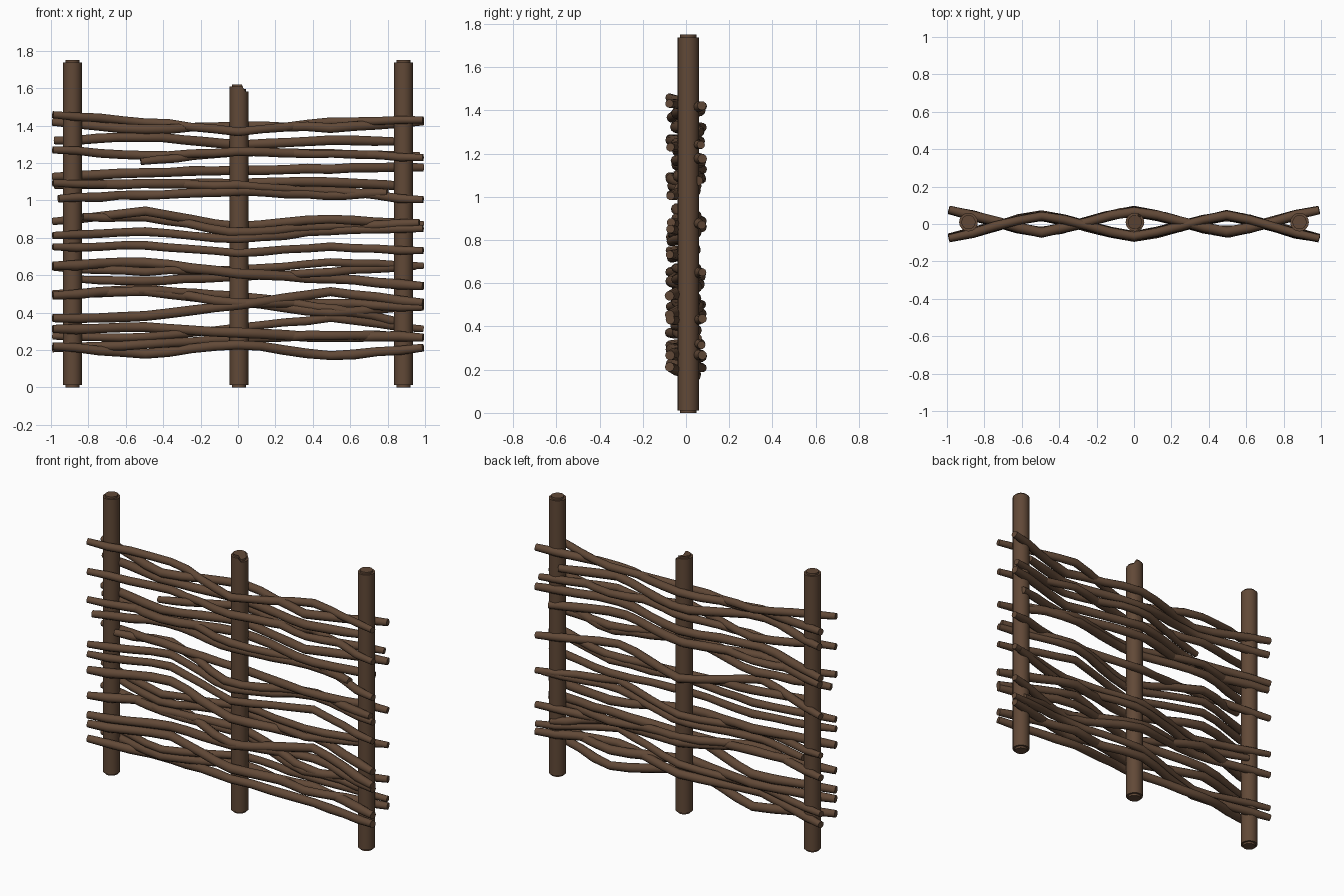
import bpy, bmesh, math, random
from mathutils import Vector

random.seed(4)
cube = bpy.data.objects.get("Cube")
if cube:
    bpy.data.objects.remove(cube, do_unlink=True)

# Single bark colour
bark = bpy.data.materials.new("brown_bark")
bark.use_nodes = True
colour = (0.12, 0.066, 0.038, 1)
bark.diffuse_color = colour
shader = bark.node_tree.nodes["Principled BSDF"]
shader.inputs["Base Color"].default_value = colour
shader.inputs["Roughness"].default_value = 0.9


def add_object(name, mesh):
    obj = bpy.data.objects.new(name, mesh)
    bpy.context.collection.objects.link(obj)
    mesh.materials.clear()
    mesh.materials.append(bark)
    bpy.ops.object.select_all(action="DESELECT")
    obj.select_set(True)
    bpy.context.view_layer.objects.active = obj
    bpy.ops.object.shade_smooth_by_angle(angle=math.radians(50))
    return obj


# Upright posts with worn rims
def make_post(name, x, height, chipped=False):
    bm = bmesh.new()
    bmesh.ops.create_cone(bm, cap_ends=True, segments=16, radius1=0.05,
                          radius2=0.05, depth=height)
    bmesh.ops.translate(bm, verts=bm.verts, vec=(x, 0.01, height / 2))
    rims = [e for e in bm.edges if abs(e.verts[0].co.z - e.verts[1].co.z) < 0.01]
    bmesh.ops.bevel(bm, geom=rims, offset=0.012, segments=2, affect="EDGES")
    if chipped:
        for v in bm.verts:
            if v.co.z > height / 2 and v.co.x > x + 0.02:
                v.co.z -= 0.025
    mesh = bpy.data.meshes.new(name)
    bm.to_mesh(mesh)
    bm.free()
    add_object(name, mesh)


make_post("right_post", -0.885, 1.75)
make_post("middle_post", 0.005, 1.62, chipped=True)
make_post("left_post", 0.885, 1.75)


# Woven rods: heights (hundredths) at five evenly spaced stations
STATIONS = (-1, -0.5, 0, 0.5, 1)
WEAVE = (-0.076, 0.045, -0.068, 0.045, -0.076)


def sample(values, x):
    i = min(int((x + 1) * 2), 3)
    t = (x - STATIONS[i]) * 2
    ease = t * t * (3 - 2 * t)
    return values[i] + (values[i + 1] - values[i]) * (0.6 * t + 0.4 * ease)


def make_rod(name, heights, side, start=-0.99, end=0.99):
    radius = random.uniform(0.023, 0.028)
    curve = bpy.data.curves.new(name, "CURVE")
    curve.dimensions = "3D"
    curve.bevel_depth = radius
    curve.bevel_resolution = 3
    curve.use_fill_caps = True
    spline = curve.splines.new("POLY")
    steps = 16
    spline.points.add(steps)
    for i, point in enumerate(spline.points):
        x = start + (end - start) * i / steps
        y = side * sample(WEAVE, x) + random.uniform(-0.003, 0.003)
        z = sample(heights, x) / 100 + random.uniform(-0.004, 0.004)
        point.co = (x, y, z, 1)
        point.radius = 0.8 if i in (0, steps) else random.uniform(0.92, 1.04)
    # Bake the tube to a mesh
    temp = bpy.data.objects.new(name + "_path", curve)
    bpy.context.collection.objects.link(temp)
    graph = bpy.context.evaluated_depsgraph_get()
    mesh = bpy.data.meshes.new_from_object(temp.evaluated_get(graph))
    bpy.data.objects.remove(temp, do_unlink=True)
    add_object(name, mesh)


# Rods passing in front of the posts
front_rods = [
    (146, 142, 137, 142, 143),
    (127, 124, 126, 125, 123),
    (109, 109, 108, 105, 100),
    (81, 83, 79, 84, 85),
    (75, 76, 72, 75, 73),
    (65, 67, 61, 58, 54),
    (49, 53, 45, 45, 43),
    (37, 38, 44, 51, 45),
    (31, 32, 29, 27, 27),
    (22, 18, 23, 17, 21),
]
# Rods passing behind the posts
back_rods = [
    (142, 138, 140, 139, 142),
    (113, 115, 116, 117, 118),
    (89, 94, 86, 90, 87),
    (64, 62, 63, 67, 65),
    (50, 51, 46, 40, 44),
    (27, 27, 32, 37, 31),
    (21, 23, 26, 28, 27),
]
for label, side, rods in (("front", 1, front_rods), ("back", -1, back_rods)):
    for n, heights in enumerate(rods):
        make_rod(f"{label}_rod_{n + 1}", heights, side)

# Shorter rods that stop part way along
short_rods = [
    ((132, 134, 130, 132, 131), -1, -0.98, 0.85),
    ((121, 121, 126, 125, 124), -1, -0.52, 0.97),
    ((108, 109, 109, 110, 107), -1, -0.98, 0.91),
    ((101, 103, 105, 103, 105), 1, -0.96, 0.8),
    ((91, 91, 83, 86, 88), 1, -0.83, 0.97),
    ((58, 57, 59, 62, 65), -1, -0.85, 0.95),
    ((50, 52, 49, 42, 33), -1, -0.6, 0.9),
]
for n, (heights, side, start, end) in enumerate(short_rods):
    make_rod(f"short_rod_{n + 1}", heights, side, start, end)
